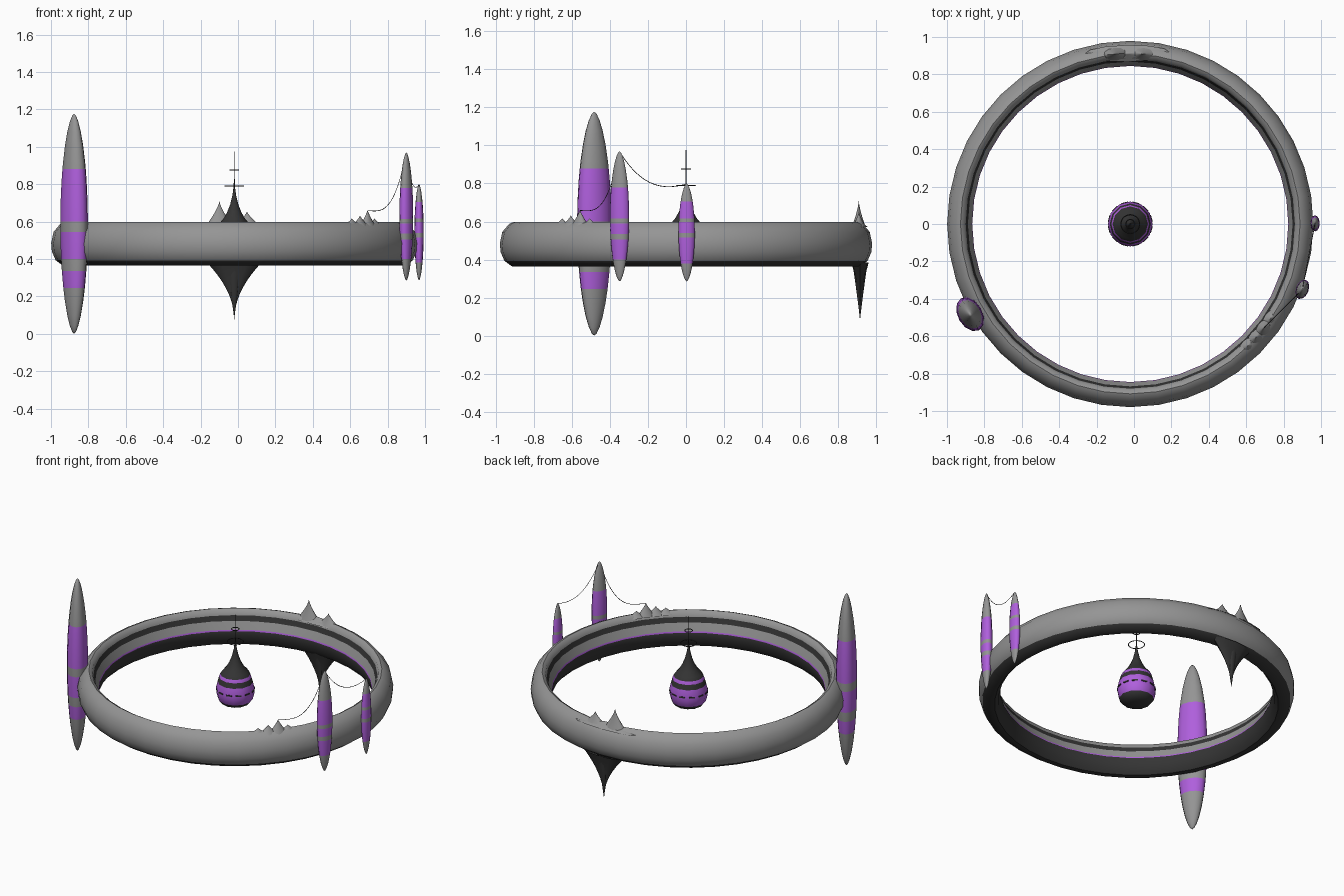
import bpy, bmesh, math
from mathutils import Vector, Matrix

if "Cube" in bpy.data.objects:
    bpy.data.objects.remove(bpy.data.objects["Cube"])

CX = -0.02  # ring axis


def material(name, rgb):
    m = bpy.data.materials.new(name)
    m.diffuse_color = (*rgb, 1)
    m.use_nodes = True
    m.node_tree.nodes["Principled BSDF"].inputs["Base Color"].default_value = m.diffuse_color
    return m


MATS = [material("hull_grey", (0.30, 0.30, 0.30)),
        material("dark_grey", (0.035, 0.035, 0.035)),
        material("purple", (0.43, 0.115, 0.72))]
GREY, DARK, PURPLE = 0, 1, 2


def finish(bm, name, loc=(0, 0, 0), angle=0.0, smooth=50):
    bmesh.ops.remove_doubles(bm, verts=bm.verts, dist=1e-5)
    bmesh.ops.recalc_face_normals(bm, faces=bm.faces)
    me = bpy.data.meshes.new(name)
    bm.to_mesh(me)
    bm.free()
    for m in MATS:
        me.materials.append(m)
    ob = bpy.data.objects.new(name, me)
    bpy.context.collection.objects.link(ob)
    ob.location = loc
    ob.rotation_euler.z = angle
    bpy.ops.object.select_all(action='DESELECT')
    ob.select_set(True)
    bpy.context.view_layer.objects.active = ob
    bpy.ops.object.shade_smooth_by_angle(angle=math.radians(smooth))
    return ob


def lathe(name, profile, segs, colour, loc=(0, 0, 0), angle=0.0, sx=1, sy=1, closed=False, smooth=50):
    """Spin (r, z) points; colour is an index or a list with one index per profile step."""
    bm = bmesh.new()
    rows = []
    for r, z in profile:
        rows.append([bm.verts.new((sx * r * math.cos(2 * math.pi * i / segs),
                                   sy * r * math.sin(2 * math.pi * i / segs), z)) for i in range(segs)])
    steps = len(profile) if closed else len(profile) - 1
    for k in range(steps):
        a, b = rows[k], rows[(k + 1) % len(rows)]
        for i in range(segs):
            j = (i + 1) % segs
            f = bm.faces.new((a[i], a[j], b[j], b[i]))
            f.material_index = colour if isinstance(colour, int) else colour[k]
    return finish(bm, name, loc, angle, smooth)


def on_ring(deg, r, z=0):
    a = math.radians(deg)
    return Vector((CX + r * math.cos(a), r * math.sin(a), z))


# Main ring: closed section, dark underside, dark inner band, thin purple line
ring = [(.915, .364), (.955, .393), (.975, .44), (.979, .485), (.966, .545), (.93, .588), (.908, .597),
        (.887, .585), (.880, .560), (.868, .527), (.848, .476), (.845, .467), (.846, .44),
        (.855, .395), (.88, .364)]
lathe("main_ring", ring, 40,
      [DARK, GREY, GREY, GREY, GREY, GREY, GREY, GREY, DARK, GREY, PURPLE, DARK, DARK, DARK, DARK],
      loc=(CX, 0, 0), closed=True)

# Central pod with drawn-out spire
pod = [(0, .364), (.05, .364), (.088, .378), (.108, .402), (.118, .44), (.120, .475), (.110, .517),
       (.101, .550), (.094, .570), (.080, .590), (.058, .615), (.038, .650), (.022, .69),
       (.010, .740), (.003, .79), (0, .79)]
lathe("central_pod", pod, 12, [DARK] * 3 + [PURPLE] * 3 + [DARK, PURPLE] + [DARK] * 7, loc=(CX, 0, 0))

# Pod windows: thin dark plates on the facets
bm = bmesh.new()
for i in range(12):
    m = Matrix.Rotation(math.radians(30 * i + 15), 4, 'Z') @ Matrix.Translation((.1165, 0, .47)) \
        @ Matrix.Diagonal((.006, .038, .009, 1))
    bmesh.ops.create_cube(bm, size=1, matrix=m)
for f in bm.faces:
    f.material_index = DARK
finish(bm, "pod_windows", (CX, 0, 0), smooth=30)

# Antenna mast and its two hoops
lathe("antenna_mast", [(0, .74), (.003, .74), (.002, .975), (0, .975)], 6, DARK, loc=(CX, 0, 0))
for name, r, z in (("lower_hoop", .05, .79), ("upper_hoop", .024, .876)):
    lathe(name, [(r - .003, z), (r, z - .003), (r + .003, z), (r, z + .003)], 20, DARK,
          loc=(CX, 0, 0), closed=True)


# Spindle towers around the rim: flattened, striped by height
def spindle(name, deg, r, z0, z1, radial, tangent, stripes):
    levels = sorted(set([z0 + (z1 - z0) * (1 - math.cos(math.pi * i / 16)) / 2 for i in range(17)]
                        + [z for s in stripes for z in s]))
    prof = [(max(0, 1 - ((2 * z - z0 - z1) / (z1 - z0)) ** 2) ** .6, z) for z in levels]
    cols = [PURPLE if any(a < (p + q) / 2 < b for a, b in stripes) else GREY
            for p, q in zip(levels, levels[1:])]
    lathe(name, prof, 12, cols, on_ring(deg, r), math.radians(deg), radial, tangent)


spindle("large_tower", 209.4, .983, 0, 1.177, .066, .098, [(.245, .335), (.40, .545), (.60, .88)])
spindle("middle_tower", -20.8, .984, .285, .97, .034, .054, [(.40, .505), (.535, .59), (.615, .78)])
spindle("small_tower", 0.2, .988, .285, .80, .025, .043, [(.38, .515), (.54, .598), (.617, .705)])


# Peaks and keel spike growing from the ring, concave cones stretched along it
def peak(name, deg, r, base, tip, radial, tangent, colour, power):
    n = 9
    prof = [((1 - i / n) ** power, base + (tip - base) * i / n) for i in range(n + 1)]
    lathe(name, prof, 12, colour, on_ring(deg, r), math.radians(deg), radial, tangent)


peak("back_peak_tall", 95, .912, .575, .71, .035, .075, GREY, 1.4)
peak("back_peak_short", 85.7, .912, .575, .655, .035, .075, GREY, 1.4)
peak("back_peak_swell", 91, .912, .57, .607, .045, .23, GREY, 1.0)
peak("keel_spike", 90, .915, .385, .075, .046, .15, DARK, 2.0)
peak("keel_spike_core", 90, .915, .385, .08, .04, .048, DARK, 1.1)
for i, (deg, tip) in enumerate(((-38, .662), (-42, .632), (-46, .617), (-34, .617))):
    peak(f"front_peak_{i + 1}", deg, .905, .575, tip, .035, .055, GREY, 1.2)


# Slack cables between towers and front peak
def cable(name, a, b, sag, bias):
    a, b = Vector(a), Vector(b)
    cu = bpy.data.curves.new(name, 'CURVE')
    cu.dimensions = '3D'
    cu.bevel_depth = .0018
    cu.bevel_resolution = 0
    sp = cu.splines.new('POLY')
    n = 20
    sp.points.add(n)
    for i in range(n + 1):
        t = i / n
        p = a.lerp(b, t)
        p.z -= sag * 4 * t * (1 - t) * (1 + bias * (1 - 2 * t))
        sp.points[i].co = (*p, 1)
    cu.materials.append(MATS[DARK])
    ob = bpy.data.objects.new(name, cu)
    bpy.context.collection.objects.link(ob)
    bpy.ops.object.select_all(action='DESELECT')
    ob.select_set(True)
    bpy.context.view_layer.objects.active = ob
    bpy.ops.object.convert(target='MESH')


top = on_ring(-20.8, .984, .968)
cable("tower_cable", top, on_ring(.2, .988, .798), .085, .2)
cable("ring_cable", top, on_ring(-38, .905, .658), .13, .4)
